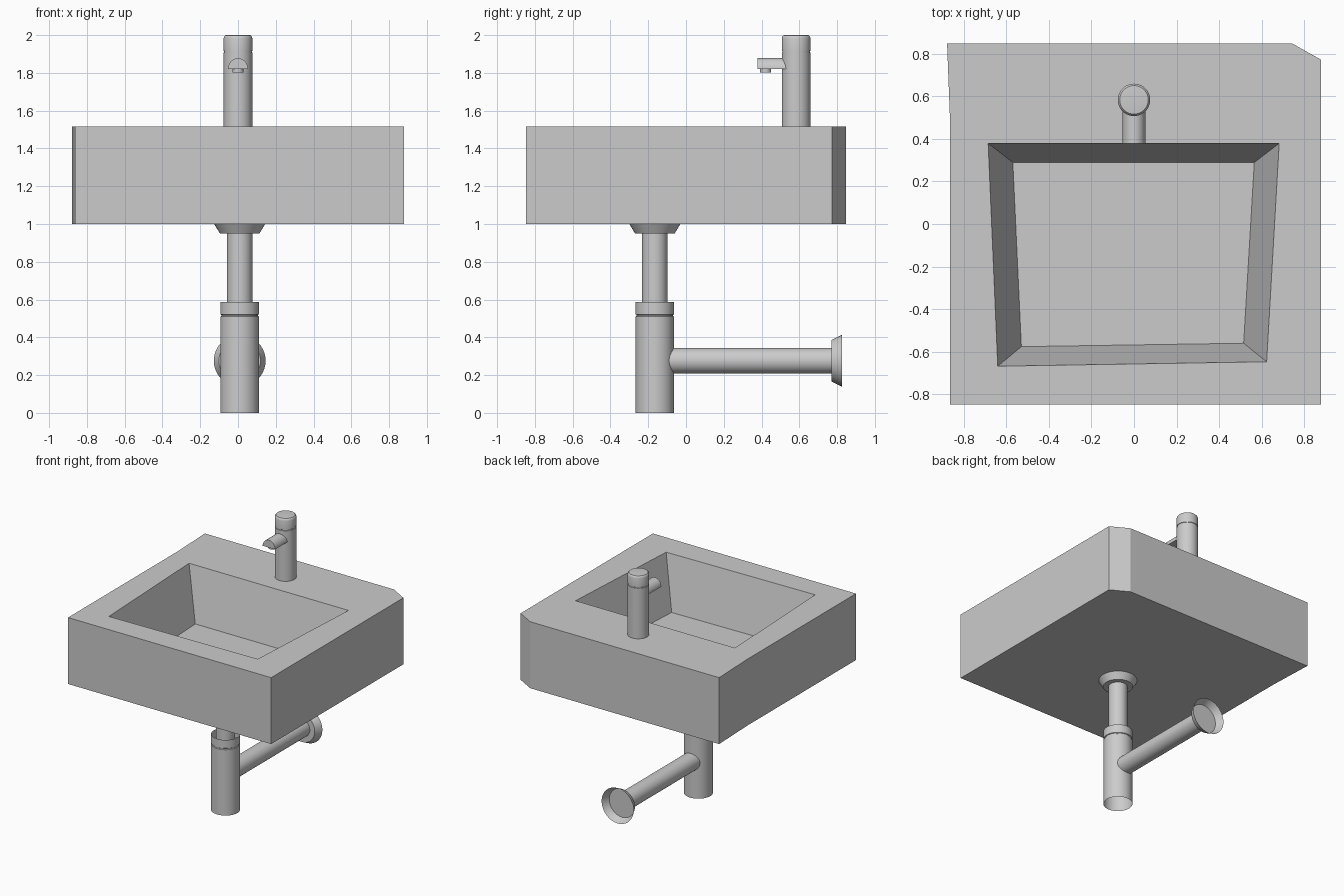
import bpy, bmesh, math
from mathutils import Vector, Matrix

if "Cube" in bpy.data.objects:
    bpy.data.objects.remove(bpy.data.objects["Cube"])


def finish(bm, name, smooth=True):
    bmesh.ops.recalc_face_normals(bm, faces=bm.faces)
    me = bpy.data.meshes.new(name)
    bm.to_mesh(me)
    bm.free()
    ob = bpy.data.objects.new(name, me)
    bpy.context.collection.objects.link(ob)
    if smooth:
        bpy.ops.object.select_all(action='DESELECT')
        ob.select_set(True)
        bpy.context.view_layer.objects.active = ob
        bpy.ops.object.shade_smooth_by_angle(angle=math.radians(35))
    return ob


def bridge(bm, a, b):
    n = len(a)
    for i in range(n):
        j = (i + 1) % n
        bm.faces.new((a[i], a[j], b[j], b[i]))


def lathe(name, profile, origin, along_y=False, cap_start=False, cap_end=False, seg=40):
    """Revolve (radius, height) pairs around z, or around y for wall-bound pipes."""
    rot = Matrix.Rotation(-math.pi / 2, 3, 'X') if along_y else Matrix.Identity(3)
    bm = bmesh.new()
    rings = []
    for r, h in profile:
        rings.append([bm.verts.new(Vector(origin) + rot @ Vector(
            (r * math.cos(2 * math.pi * i / seg), r * math.sin(2 * math.pi * i / seg), h)))
            for i in range(seg)])
    for a, b in zip(rings, rings[1:]):
        bridge(bm, a, b)
    if cap_start:
        bm.faces.new(rings[0])
    if cap_end:
        bm.faces.new(rings[-1])
    return finish(bm, name)


# Basin: irregular block with a tapered bowl sunk into the top
outer = [(-.878, .848), (-.864, .485), (-.864, -.848), (.878, -.848), (.878, .772), (.743, .848)]
rim = [(-.685, .379), (-.64, -.668), (.623, -.647), (.682, .379)]
floor = [(-.569, .289), (-.529, -.576), (.515, -.56), (.565, .289)]
bm = bmesh.new()
low, top, lip, bed = [[bm.verts.new((x, y, z)) for x, y in pts] for pts, z in
                      ((outer, 1.0), (outer, 1.515), (rim, 1.515), (floor, 1.11))]
bm.faces.new(low)
bridge(bm, low, top)
bridge(bm, lip, bed)
bm.faces.new(bed)
for f in ((top[0], top[1], top[2], lip[1], lip[0]), (top[2], top[3], lip[2], lip[1]),
          (top[3], top[4], lip[3], lip[2]), (top[4], top[5], top[0], lip[0], lip[3])):
    bm.faces.new(f)
finish(bm, "basin", smooth=False)

# Tap: body with a groove below the rounded handle cap
lathe("tap_body", [(.076, 0), (.076, .392), (.073, .394), (.073, .400), (.076, .402), (.076, .468),
                   (.073, .478), (.067, .484), (.06, .485)],
      (0, .583, 1.515), cap_start=True, cap_end=True)

# Spout: half-round bar with a flat underside
bm = bmesh.new()
arc = [(.053 * math.cos(math.pi * i / 20), 1.82 + .058 * math.sin(math.pi * i / 20)) for i in range(21)]
front, back = [[bm.verts.new((x, y, z)) for x, z in arc] for y in (.378, .56)]
bridge(bm, front, back)
bm.faces.new(front)
bm.faces.new(back)
finish(bm, "spout")
lathe("spout_nozzle", [(.03, 0), (.03, .025)], (0, .421, 1.802), cap_start=True, seg=24)

# Waste: flange under the basin, tailpipe, open trap with a collar
X, Y = .009, -.165
lathe("drain_flange", [(.105, 0), (.135, .05)], (X, Y, .95), cap_start=True)
lathe("tailpipe", [(.067, 0), (.067, .44)], (X, Y, .51))
lathe("trap", [(.102, 0), (.102, .51), (.097, .513), (.097, .519), (.102, .522), (.102, .586)], (X, Y, 0))

# Outlet pipe and wall flange
lathe("outlet_pipe", [(.068, 0), (.068, .87)], (X, -.1, .276), along_y=True)
lathe("wall_flange", [(.11, 0), (.137, .055)], (X, .77, .276), along_y=True, cap_start=True)
